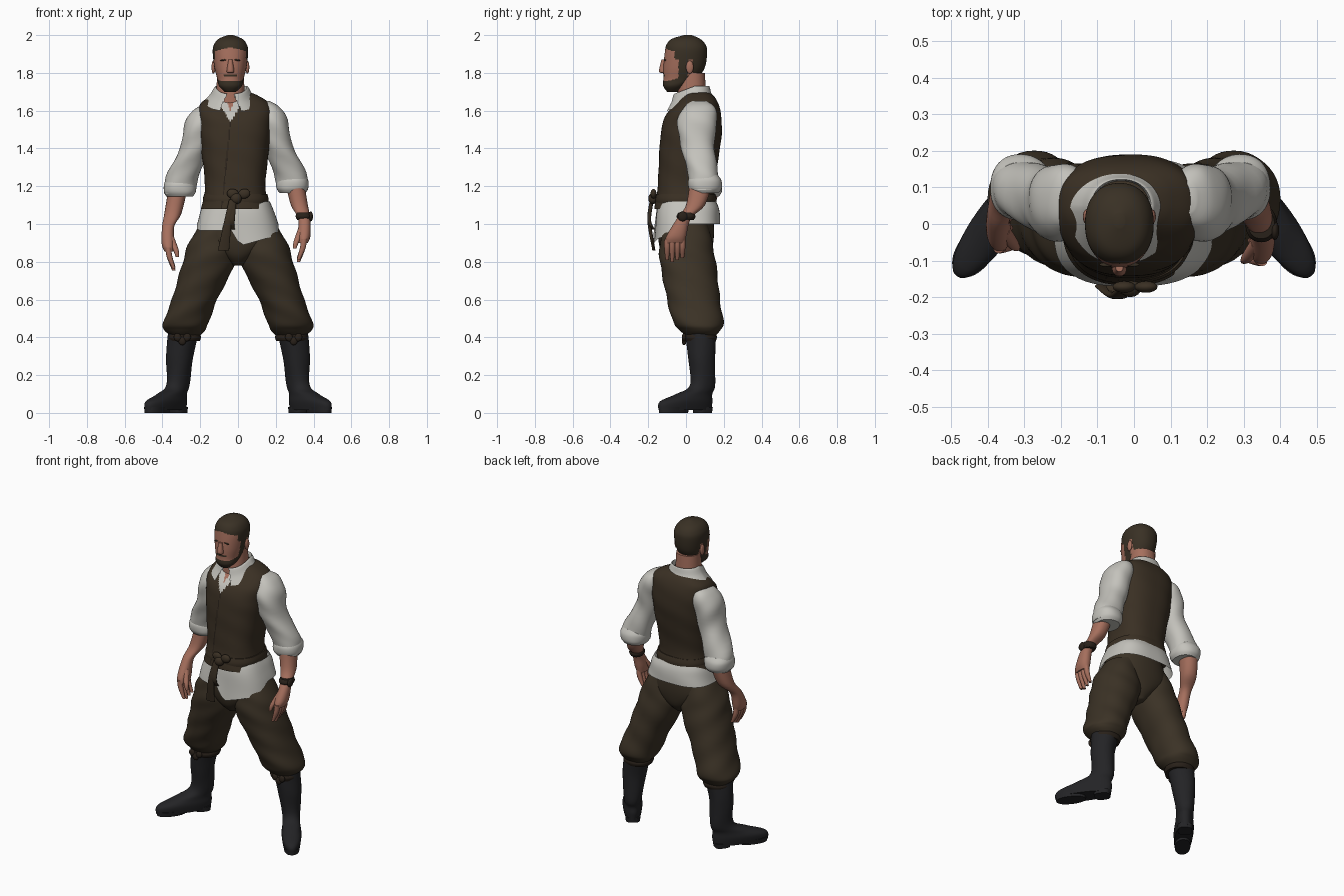
import bpy, bmesh, math
from mathutils import Matrix, Vector

if "Cube" in bpy.data.objects:
    bpy.data.objects.remove(bpy.data.objects["Cube"])


def material(name, *rgb):
    m = bpy.data.materials.new(name)
    m.use_nodes = True
    m.diffuse_color = (*rgb, 1)
    for node in m.node_tree.nodes:
        if node.type == 'BSDF_PRINCIPLED':
            node.inputs["Base Color"].default_value = (*rgb, 1)
            node.inputs["Roughness"].default_value = .8
    return m


VEST = material("vest_brown", .042, .029, .017)
PANTS = material("trouser_brown", .044, .032, .019)
SHIRT = material("shirt_linen", .55, .54, .5)
SKIN = material("skin", .38, .16, .11)
HAIR = material("hair_brown", .041, .03, .018)
BOOT = material("boot_black", .017, .017, .019)
STRAP = material("dark_leather", .022, .015, .01)
IDENTITY = Matrix()
MIRROR = Matrix.Diagonal((-1, 1, 1, 1))


def finish(name, bm, materials, place, paint=None):
    bm.transform(place)
    bmesh.ops.recalc_face_normals(bm, faces=bm.faces)
    mesh = bpy.data.meshes.new(name)
    bm.to_mesh(mesh)
    bm.free()
    for entry in materials:
        mesh.materials.append(entry)
    if paint:
        for polygon in mesh.polygons:
            polygon.material_index = materials.index(paint(polygon.center))
    obj = bpy.data.objects.new(name, mesh)
    bpy.context.collection.objects.link(obj)
    bpy.ops.object.select_all(action='DESELECT')
    obj.select_set(True)
    bpy.context.view_layer.objects.active = obj
    bpy.ops.object.shade_smooth_by_angle(angle=math.radians(50))


def spline(sections, steps):
    """Pad short sections with zero offsets and smooth them as a Catmull-Rom curve."""
    rows = [tuple(row) + (0,) * (5 - len(row)) for row in sections]
    rows = [rows[0], *rows, rows[-1]]
    for before, start, end, after in zip(rows, rows[1:], rows[2:], rows[3:]):
        for k in range(steps):
            t = k / steps
            yield [b + t / 2 * (c - a + t * (2 * a - 5 * b + 4 * c - d + t * (3 * (b - c) + d - a)))
                   for a, b, c, d in zip(before, start, end, after)]
    yield rows[-1]


def superellipse(value, power):
    return math.copysign(abs(value) ** (2 / power), value)


def loft(name, materials, sections, at=(0, 0), n=40, steps=5, power=2.2, fold=0,
         place=IDENTITY, caps=True, warp=None, paint=None, drop=None):
    """Skin over level rings, each given as height, x radius, y radius, x offset, y offset."""
    bm = bmesh.new()
    rings = []
    for z, rx, ry, x, y in spline(sections, steps):
        ring = []
        for i in range(n):
            angle = math.tau * i / n
            swell = 1 + fold * math.sin(3 * angle + z * 45)
            point = Vector((at[0] + x + rx * swell * superellipse(math.cos(angle), power),
                            at[1] + y + ry * swell * superellipse(math.sin(angle), power), z))
            ring.append(bm.verts.new(warp(point) if warp else point))
        rings.append(ring)
    for low, high in zip(rings, rings[1:]):
        for i in range(n):
            bm.faces.new((low[i - 1], low[i], high[i], high[i - 1]))
    if caps:
        bm.faces.new(rings[0])
        bm.faces.new(rings[-1])
    if drop:
        unwanted = [face for face in bm.faces if drop(face.calc_center_median())]
        bmesh.ops.delete(bm, geom=unwanted, context='FACES')
    finish(name, bm, materials, place, paint)


def blob(name, mat, centre, size, turn=0, place=IDENTITY):
    bm = bmesh.new()
    bmesh.ops.create_uvsphere(bm, u_segments=16, v_segments=10, radius=1)
    shape = Matrix.Rotation(turn, 4, 'Y') @ Matrix.Diagonal((*size, 1))
    finish(name, bm, [mat], place @ Matrix.Translation(centre) @ shape)


def clamp(value):
    return max(0, min(1, value))


# Head, with hair and beard painted by region
MID = -.04


def head_paint(c):
    across = abs(c.x - MID)
    crown = c.z > 1.935 - across / 4 or (c.y > -.06 and c.z > 1.87)
    nape = c.y > .035 and c.z > 1.76
    sideburn = -.04 < c.y < .01 and c.z > 1.75
    beard = c.z < 1.757 + clamp(c.y + .1) / 4
    moustache = across < .036 and c.y < -.07 and 1.778 < c.z < 1.79
    return HAIR if crown or nape or sideburn or beard or moustache else SKIN


loft("head", [SKIN, HAIR], [
    (1.7, .03, .03, 0, -.07), (1.73, .06, .06, 0, -.06), (1.77, .07, .09, 0, -.03),
    (1.83, .085, .11, 0, -.01), (1.91, .094, .112), (1.95, .087, .103), (1.98, .063, .075),
    (2, .015, .02, 0, .01)], at=(MID, 0), n=96, steps=10, paint=head_paint)
loft("neck", [SKIN], [(1.6, .08, .08), (1.8, .07, .07)], at=(MID, .03))
loft("nose", [SKIN], [(1.8, .015, .01), (1.81, .02, .023), (1.87, .01, .01)], at=(MID, -.12))
for side, s in (("left", 1), ("right", -1)):
    blob(side + "_ear", SKIN, (MID + s * .09, .02, 1.83), (.01, .02, .035))
    blob(side + "_brow", HAIR, (MID + s * .035, -.111, 1.868), (.02, .006, .004), s * .1)


# Vest, with the neck opening and the front seam painted in
def vest_paint(c):
    across = abs(c.x - MID)
    if c.y < .03 and across < (c.z - 1.6) * .4:
        return SKIN
    if c.y < .03 and across < (c.z - 1.54) * .6:
        return SHIRT
    seam = MID - (1.54 - c.z) / 10
    return STRAP if c.y < 0 and c.z < 1.54 and abs(c.x - seam) < .003 else VEST


loft("vest", [VEST, SHIRT, SKIN, STRAP], [
    (1.08, .18, .168), (1.2, .16, .15), (1.4, .18, .16, 0, .02), (1.5, .19, .16, 0, .03),
    (1.58, .196, .145, 0, .04), (1.64, .18, .11, 0, .06), (1.68, .12, .08, 0, .065),
    (1.7, .07, .05, 0, .06)],
    at=(-.015, 0), n=200, steps=14, power=2.5, fold=.006, paint=vest_paint)


# Folded collar, open at the front and dipping towards its points
def collar_warp(p):
    front = clamp((.045 - p.y) * 9)
    return Vector((p.x, p.y - .045 * front, p.z - .06 * front))


def collar_gap(c):
    return c.y < 0 and abs(c.x - MID) < .015 + (1.7 - c.z) * .4


loft("collar", [SHIRT], [(1.655, .142, .11), (1.69, .11, .09), (1.73, .082, .077),
                         (1.66, .075, .07)],
     at=(MID + .005, .045), n=96, caps=False, warp=collar_warp, drop=collar_gap)


# Shirt tail with the long flap at the left front
def hem_warp(p):
    low = clamp((1.11 - p.z) * 9)
    front = clamp(-p.y * 10)
    flap = max(.035, clamp((p.x - MID) * 20) * (.12 - p.x * .3))
    flare = 1 + low * front * .05
    return Vector((p.x * flare, p.y * flare, p.z - low * front * flap))


loft("shirt_tail", [SHIRT], [(1.12, .17, .15), (1.08, .19, .165), (1, .215, .172)],
     at=(-.003, .01), n=96, power=2.8, fold=.008, caps=False, warp=hem_warp)

# Sash with its knot, loops and hanging ends
loft("sash", [VEST], [(1.1, .17, .16), (1.13, .174, .162), (1.16, .167, .155)],
     at=(-.012, 0), n=64, power=2.5)
blob("sash_knot", VEST, (-.01, -.175, 1.135), (.03, .025, .03))
for side, s in (("left", 1), ("right", -1)):
    blob(side + "_sash_loop", VEST, (.003 + s * .03, -.172, 1.16), (.032, .016, .026), -s * .2)
for name, drift, tip in (("long", -.05, .86), ("short", -.02, .97)):
    loft(name + "_sash_end", [VEST], [(1.13, .02, .01), (1.02, .02, .01, drift / 2, -.015),
                                      (tip, .03, .008, drift, .01)], at=(-.027, -.18))

# Trousers and boots, the same on both sides
loft("trouser_seat", [PANTS], [(1.08, .16, .14), (.98, .2, .148), (.9, .2, .144),
                               (.83, .1, .125), (.78, .03, .08)], n=64)
FOOT = Matrix.Translation((.317, .088, 0)) @ Matrix.Rotation(math.radians(-54), 4, 'Z')
for side, flip in (("left", IDENTITY), ("right", MIRROR)):
    loft(side + "_trouser_leg", [PANTS], [
        (1, .1, .12, .1), (.9, .12, .138, .14), (.8, .14, .148, .152, .01),
        (.6, .12, .14, .23, .04), (.48, .12, .133, .275, .065), (.44, .11, .11, .28, .075),
        (.41, .08, .08, .28, .08)], n=48, steps=6, fold=.022, place=flip)
    foot = flip @ FOOT
    loft(side + "_boot", [BOOT], [
        (.015, .168, .052, .115), (.06, .165, .058, .107), (.1, .11, .052, .055),
        (.15, .07, .053), (.3, .07, .07, 0, -.01), (.43, .08, .08, -.01, -.03)],
        n=48, fold=.008, place=foot)
    loft(side + "_boot_sole", [BOOT], [(0, .088, .045), (.03, .09, .05)], at=(.19, 0), place=foot)
    loft(side + "_boot_heel", [BOOT], [(0, .046, .042), (.03, .05, .045)], power=3, place=foot)
    loft(side + "_boot_strap", [STRAP], [(.38, .08, .08), (.4, .087, .087), (.42, .08, .08)],
         at=(.283, .077), place=flip)
    for i in range(3):
        blob(f"{side}_boot_tie_{i}", STRAP, (.27 + .025 * i, -.01, .4 - .02 * (i % 2)),
             (.02, .012, .022), .5 * (i - 1), flip)

# Arms: the right one hangs a little lower and further back
for side, sleeve, arm in (
        ("left", IDENTITY, IDENTITY),
        ("right", Matrix.Translation((-.02, 0, -.02)) @ MIRROR,
         Matrix.Translation((-.02, .035, -.045)) @ MIRROR)):
    loft(side + "_sleeve", [SHIRT], [
        (1.65, .03, .04, .14, .07), (1.62, .06, .08, .16, .07), (1.55, .08, .105, .183, .06),
        (1.42, .077, .09, .21, .06), (1.27, .087, .08, .275, .09), (1.18, .08, .08, .29, .1)],
        n=48, fold=.025, place=sleeve)
    loft(side + "_rolled_cuff", [SHIRT], [(1.26, .07, .07), (1.23, .085, .088), (1.19, .084, .088),
                                          (1.165, .07, .072)], at=(.288, .1), fold=.015, place=sleeve)
    loft(side + "_forearm", [SKIN], [
        (1.22, .05, .06, .3, .08), (1.1, .045, .05, .325, .05), (1.03, .032, .037, .35, -.01),
        (.94, .034, .052, .35, -.05), (.9, .025, .052, .345, -.06)], place=arm)
    thick = .015
    for i, finger in enumerate(("index", "middle", "ring", "little")):
        loft(f"{side}_{finger}_finger", [SKIN], [
            (.92, thick, thick, .03), (.87, thick, thick, .022), (.8 + .01 * abs(i - 1), .009, .009)],
            at=(.32, -.1 + .027 * i), n=12, place=arm)
    loft(side + "_thumb", [SKIN], [(.98, .02, .02, .04, .05), (.91, thick, thick, .01, .01),
                                   (.87, .009, .009)], at=(.3, -.1), n=12, place=arm)

# Wrist band with a round plate
loft("wrist_band", [STRAP], [(1.02, .034, .04), (1.04, .043, .05), (1.06, .036, .04)], at=(.348, 0))
blob("wrist_plate", STRAP, (.385, -.018, 1.04), (.012, .026, .026))
